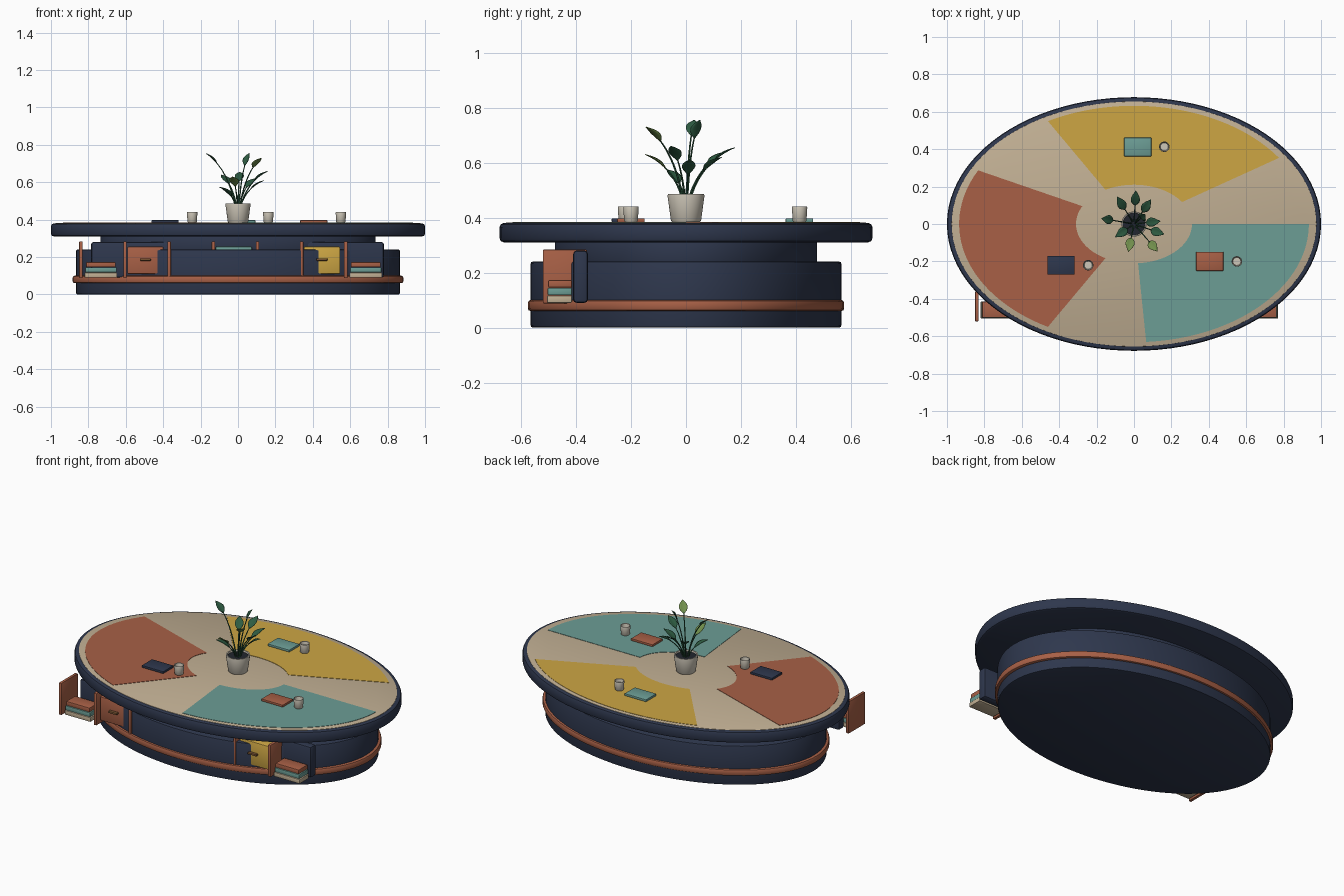
import bpy, bmesh, math
from mathutils import Vector

if "Cube" in bpy.data.objects:
    bpy.data.objects.remove(bpy.data.objects["Cube"])


def material(name, r, g, b):
    lin = lambda c: ((c / 255 + 0.055) / 1.055) ** 2.4 if c > 10 else c / 3294
    m = bpy.data.materials.new(name)
    m.diffuse_color = (lin(r), lin(g), lin(b), 1)
    m.use_nodes = True
    m.node_tree.nodes["Principled BSDF"].inputs["Base Color"].default_value = m.diffuse_color
    return m


NAVY = material("navy", 46, 55, 77)
TAN = material("tan", 194, 176, 148)
RUST = material("rust", 168, 96, 70)
TEAL = material("teal", 108, 157, 149)
YELLOW = material("yellow", 205, 166, 68)
IVORY = material("ivory", 206, 199, 184)
DARK = material("dark_soil", 34, 38, 46)
GREEN = material("dark_green", 46, 92, 66)
LIGHT = material("light_green", 112, 142, 76)
BROWN = material("brown_handle", 120, 84, 50)


def finish(name, bm, mat, angle=35):
    bmesh.ops.recalc_face_normals(bm, faces=bm.faces[:])
    me = bpy.data.meshes.new(name)
    bm.to_mesh(me)
    bm.free()
    me.materials.append(mat)
    for p in me.polygons:
        p.use_smooth = True
    me.set_sharp_from_angle(angle=math.radians(angle))
    ob = bpy.data.objects.new(name, me)
    bpy.context.collection.objects.link(ob)
    return ob


def turned(name, mat, profile, centre=(0, 0), seg=96):
    """Elliptical lathe: profile rows are (x radius, y radius, z)."""
    bm = bmesh.new()
    rings = []
    for rx, ry, z in profile:
        rings.append([bm.verts.new((centre[0] + rx * math.cos(2 * math.pi * i / seg),
                                    centre[1] + ry * math.sin(2 * math.pi * i / seg), z))
                      for i in range(seg)])
    for a, b in zip(rings, rings[1:]):
        for i in range(seg):
            j = (i + 1) % seg
            bm.faces.new((a[i], a[j], b[j], b[i]))
    bm.faces.new(rings[0])
    bm.faces.new(rings[-1])
    return finish(name, bm, mat)


def drum(name, mat, rx, ry, z0, z1, b=0.01):
    k = b * 0.3
    rows = [(b, z0), (k, z0 + k), (0, z0 + b), (0, z1 - b), (k, z1 - k), (b, z1)]
    return turned(name, mat, [(rx - o, ry - o, z) for o, z in rows])


def box(name, mat, x0, x1, y0, y1, z0, z1, bevel=0.003):
    bm = bmesh.new()
    bmesh.ops.create_cube(bm, size=1)
    for v in bm.verts:
        v.co = ((x0 + x1) / 2 + v.co.x * (x1 - x0),
                (y0 + y1) / 2 + v.co.y * (y1 - y0),
                (z0 + z1) / 2 + v.co.z * (z1 - z0))
    bmesh.ops.bevel(bm, geom=bm.edges[:], offset=bevel, segments=2,
                    affect='EDGES', profile=0.5)
    return finish(name, bm, mat)


# Base, band, neck and table top
drum("base_drum", NAVY, 0.866, 0.565, 0, 0.24, 0.008)
drum("base_band", RUST, 0.884, 0.575, 0.06, 0.1, 0.01)
drum("neck", NAVY, 0.735, 0.477, 0.23, 0.315, 0.004)
drum("table_top", NAVY, 1.0, 0.678, 0.31, 0.38, 0.015)
drum("top_inlay", TAN, 0.975, 0.655, 0.375, 0.382, 0.001)


# Coloured sectors inlaid in the top
def sector(name, mat, a0, a1, n=32):
    bm = bmesh.new()
    rows = []
    for i in range(n + 1):
        t = math.radians(a0 + (a1 - a0) * i / n)
        c, s = math.cos(t), math.sin(t)
        rows.append([bm.verts.new(p) for p in (
            (0.31 * c, 0.21 * s, 0.381), (0.31 * c, 0.21 * s, 0.384),
            (0.935 * c, 0.632 * s, 0.384), (0.935 * c, 0.632 * s, 0.381))])
    for a, b in zip(rows, rows[1:]):
        for k in range(4):
            bm.faces.new((a[k], a[(k + 1) % 4], b[(k + 1) % 4], b[k]))
    bm.faces.new(rows[0])
    bm.faces.new(rows[-1])
    finish(name, bm, mat)


sector("yellow_sector", YELLOW, 34, 119.5)
sector("rust_sector", RUST, 153, 240.5)
sector("teal_sector", TEAL, 274, 360)

# Front shelf: back panel, dividers, alternating book stacks and drawers
box("shelf_back", NAVY, -0.785, 0.78, -0.41, -0.357, 0.09, 0.28, 0.012)
drawer_mats = {1: RUST, 3: TEAL, 5: YELLOW}
for i in range(7):
    x = -0.84 + 0.236 * i
    box(f"divider_{i}", RUST, x - 0.009, x + 0.009, -0.52, -0.36, 0.088, 0.283)
    if i in drawer_mats:
        box(f"drawer_{i}", drawer_mats[i], x + 0.012, x + 0.206, -0.49, -0.4, 0.11, 0.255, 0.006)
        box(f"drawer_handle_{i}", BROWN, x + 0.08, x + 0.138, -0.508, -0.488, 0.18, 0.192)
    else:
        for k, m in enumerate((TAN, TEAL, RUST)):
            z = 0.09 + 0.028 * k
            o = 0.004 * k
            box(f"shelf_book_{i}_{k}", m, x + 0.02 + o, x + 0.194 - o,
                -0.505 + o / 2, -0.415, z, z + 0.026)

# Notebooks and cups on the table
for n, (x, y, m) in enumerate(((0.02, 0.412, TEAL), (-0.39, -0.22, NAVY), (0.405, -0.2, RUST))):
    box(f"notebook_{n}", m, x - 0.073, x + 0.073, y - 0.05, y + 0.05, 0.383, 0.397)
for n, c in enumerate(((0.162, 0.413), (-0.245, -0.22), (0.55, -0.2))):
    turned(f"cup_{n}", IVORY, [(r, r, z) for r, z in (
        (0.021, 0.383), (0.025, 0.388), (0.028, 0.436), (0.027, 0.44),
        (0.024, 0.438), (0.021, 0.42))], c, 32)

# Plant pot and soil
turned("plant_pot", IVORY, [(r, r, z) for r, z in (
    (0.05, 0.383), (0.055, 0.39), (0.067, 0.478), (0.066, 0.485),
    (0.06, 0.485), (0.057, 0.465))], seg=48)
turned("soil", DARK, [(0.0595, 0.0595, 0.463), (0.0595, 0.0595, 0.475)], seg=48)


# Leaves: thin curved stem plus a folded almond blade, given by the tip
def leaf(n, tip, mat, length=0.1, width=0.024):
    tip = Vector(tip)
    root = Vector((tip.x * 0.08, tip.y * 0.08, 0.465))
    bend = Vector((tip.x * 0.3, tip.y * 0.3, 0.465 + (tip.z - 0.465) * 0.72))
    point = lambda t: root * (1 - t) ** 2 + bend * 2 * t * (1 - t) + tip * t * t
    split = 1 - length / ((tip - bend).length + (bend - root).length)
    side = Vector((-tip.y, tip.x, 0)).normalized()
    bm = bmesh.new()
    rings = []
    for k in range(9):                       # stem
        t = split * k / 8 * 1.05
        d = (point(t + 0.01) - point(t)).normalized()
        up = side.cross(d)
        r = 0.0045 - 0.002 * k / 8
        rings.append([bm.verts.new(point(t) + (side * math.cos(a) + up * math.sin(a)) * r)
                      for a in (j * math.pi / 3 for j in range(6))])
    for a, b in zip(rings, rings[1:]):
        for j in range(6):
            bm.faces.new((a[j], a[(j + 1) % 6], b[(j + 1) % 6], b[j]))
    finish(f"stem_{n}", bm, GREEN)
    bm = bmesh.new()
    rows = []
    for k in range(11):                      # blade
        u = k / 10
        t = split + (1 - split) * u
        d = (point(t + 0.01) - point(t)).normalized()
        up = d.cross(side)
        up = up if up.z > 0 else -up
        w = width * math.sin(math.pi * min(0.985, max(0.02, u)) ** 0.85)
        rows.append([bm.verts.new(point(t) + side * w * s + up * abs(s) * w * 0.25)
                     for s in (-1, -0.5, 0, 0.5, 1)])
    for a, b in zip(rows, rows[1:]):
        for j in range(4):
            bm.faces.new((a[j], a[j + 1], b[j + 1], b[j]))
    ob = finish(f"leaf_{n}", bm, mat, 60)
    sol = ob.modifiers.new("thickness", 'SOLIDIFY')
    sol.thickness = 0.002


for n, (tip, m) in enumerate((
        ((-0.09, 0.145, 0.64), GREEN), ((0.01, 0.178, 0.655), GREEN),
        ((0.09, 0.13, 0.62), GREEN), ((-0.172, 0.03, 0.755), GREEN),
        ((0.16, -0.055, 0.66), GREEN), ((0.125, -0.145, 0.73), LIGHT),
        ((-0.03, -0.148, 0.63), LIGHT), ((-0.1, -0.07, 0.575), GREEN),
        ((0.14, 0.015, 0.61), GREEN), ((0.06, 0.05, 0.755), GREEN))):
    leaf(n, tip, m)
